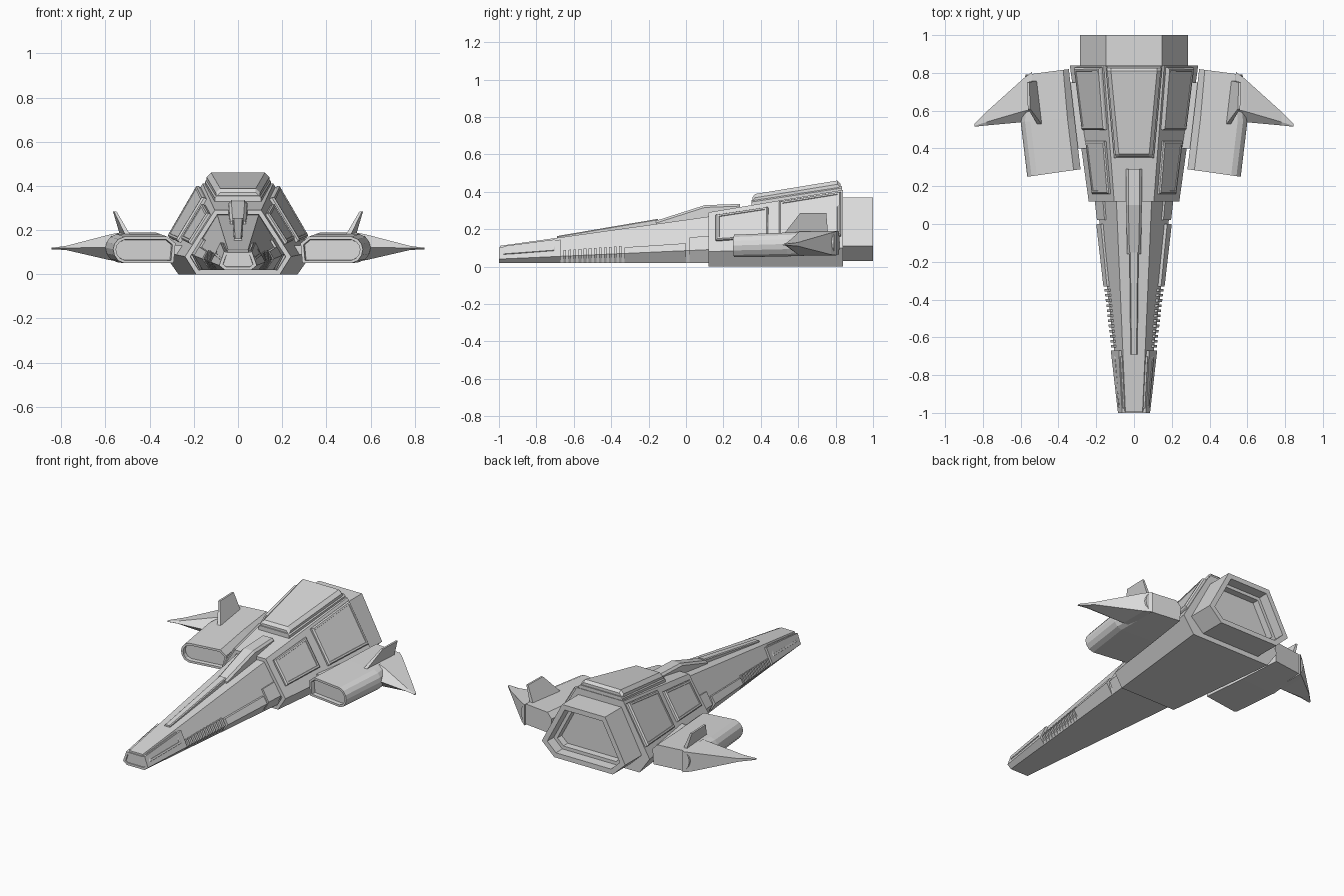
import bpy
import bmesh
from mathutils import Vector

cube = bpy.data.objects.get("Cube")
if cube:
    bpy.data.objects.remove(cube)

grey = bpy.data.materials.new("hull_grey")
grey.use_nodes = True
colour = (0.7, 0.7, 0.7, 1)
grey.diffuse_color = colour
grey.node_tree.nodes["Principled BSDF"].inputs["Base Color"].default_value = colour


def loft(name, sections, mirror=False, facing=None, steps=()):
    """Skin matching rings; optionally inset and sink the end cap that faces a direction."""
    bm = bmesh.new()
    rings = [[bm.verts.new(p) for p in ring] for ring in sections]
    n = len(rings[0])
    for a, b in zip(rings, rings[1:]):
        for i in range(n):
            j = (i + 1) % n
            bm.faces.new((a[i], a[j], b[j], b[i]))
    caps = [bm.faces.new(rings[0]), bm.faces.new(rings[-1])]
    bmesh.ops.recalc_face_normals(bm, faces=bm.faces)
    if facing:
        bm.normal_update()
        cap = max(caps, key=lambda f: f.normal.dot(Vector(facing)))
        inward = -cap.normal.copy()
        for width, depth in steps:
            bmesh.ops.inset_region(bm, faces=[cap], thickness=width, use_even_offset=True)
            if depth:
                # a hair of extra inset keeps the sunk wall nearly upright
                bmesh.ops.inset_region(bm, faces=[cap], thickness=0.002)
                bmesh.ops.translate(bm, verts=cap.verts, vec=inward * depth)
    mesh = bpy.data.meshes.new(name)
    bm.to_mesh(mesh)
    bm.free()
    mesh.materials.append(grey)
    obj = bpy.data.objects.new(name, mesh)
    bpy.context.collection.objects.link(obj)
    if mirror:
        obj.modifiers.new("mirror", "MIRROR")
    return obj


def hexagon(y, low, wide, top, zl, zw, zt):
    half = [(low, zl), (wide, zw), (top, zt)]
    return [(x, y, z) for x, z in half] + [(-x, y, z) for x, z in reversed(half)]


def mix(a, b, t):
    return a + (b - a) * t


# Rear hull
def hull(y):
    t = (y - 0.12) / 0.72
    return hexagon(y, mix(0.19, 0.27, t), mix(0.24, 0.34, t), mix(0.105, 0.16, t),
                   0, mix(0.08, 0.10, t), mix(0.29, 0.41, t))


loft("rear_hull", [hull(0.12), hull(0.84)], facing=(0, -1, 0), steps=[(0.02, 0.03)])

# Engine nozzle with stepped hollow
nozzle = (0.2, 0.285, 0.147, 0.03, 0.11, 0.37)
loft("engine_nozzle", [hexagon(0.8, *nozzle), hexagon(1, *nozzle)],
     facing=(0, 1, 0), steps=[(0.03, 0.06), (0.02, 0.04)])


# Long tapering nose
def nose(y, slim=0.018):
    t = y + 1
    return hexagon(y, mix(0.06, 0.16, t), mix(0.085, 0.2, t) - slim, mix(0.045, 0.088, t),
                   0.02, mix(0.04, 0.085, t), mix(0.11, 0.25, t))


loft("nose", [nose(-0.995), nose(-0.7), nose(0.16)])


# Wider armour bands around the lower nose, up to a given share of the flank
def band(y, share, extra=0.0):
    core, full = nose(y), nose(y, -extra)
    edge = Vector(core[1]).lerp(Vector(core[2]), share)
    out = Vector((0.018 + extra, 0, 0.004))
    shoulder = edge + out * 0.8
    half = [full[0], full[1], tuple(shoulder), tuple(edge)]
    return half + [(-x, yy, z) for x, yy, z in reversed(half)]


loft("nose_tip", [band(-1, 0.85), band(-0.67, 0.85)],
     facing=(0, -1, 0), steps=[(0.014, 0.012)])
loft("nose_band", [band(-0.33, 0.22), band(0, 0.22)])
loft("neck_band", [band(0.02, 0.4, -0.006), band(0.13, 0.4, -0.006)])
for i in range(12):
    y = -0.655 + i * 0.027
    loft("side_rib", [band(y, 0.28, -0.004), band(y + 0.014, 0.28, -0.004)])


# Raised plates on sloping flanks
def plate(name, section, y0, y1, t0, t1, height, rim):
    def at(y, t):
        ring = section(y)
        return Vector(ring[1]).lerp(Vector(ring[2]), t)
    base = [at(y0, t0), at(y1, t0), at(y1, t1), at(y0, t1)]
    normal = (base[1] - base[0]).cross(base[3] - base[0]).normalized()
    if normal.x < 0:
        normal.negate()
    centre = sum(base, Vector()) / 4
    shrink = [p + (centre - p).normalized() * rim + normal * height for p in base]
    loft(name, [[p - normal * 0.01 for p in base],
                [p + normal * height * 0.6 for p in base], shrink],
         mirror=True, facing=normal, steps=[(0.01, 0.004)])


plate("rear_flank_panel", hull, 0.5, 0.83, 0.2, 0.95, 0.022, 0.01)
plate("front_flank_panel", hull, 0.16, 0.44, 0.25, 0.88, 0.018, 0.01)
plate("tip_flank_panel", lambda y: nose(y, 0), -0.975, -0.7, 0.3, 0.9, 0.008, 0.006)


# Dorsal plates and spine, each a chamfered bar along y
def bar(name, stations, chamfer, **extra):
    rings = []
    for y, w, z0, z1 in stations:
        half = [(w, z0), (w, z1 - chamfer), (w - chamfer, z1)]
        rings.append([(x, y, z) for x, z in half] + [(-x, y, z) for x, z in reversed(half)])
    loft(name, rings, **extra)


bar("dorsal_base", [(0.35, 0.105, 0.3, 0.355), (0.835, 0.15, 0.38, 0.43)], 0.01)
bar("dorsal_plate", [(0.355, 0.1, 0.32, 0.37), (0.37, 0.1, 0.32, 0.388),
                     (0.81, 0.142, 0.39, 0.46), (0.825, 0.142, 0.39, 0.445)], 0.02)
bar("spine", [(-0.16, 0.036, 0.2, 0.245), (0.1, 0.042, 0.22, 0.328),
              (0.29, 0.042, 0.25, 0.335)], 0.012)
bar("nose_ridge", [(-0.69, 0.018, 0.12, 0.163), (-0.15, 0.024, 0.2, 0.255)], 0.005)


# Side pods: slanted front intake, rounded outer side
def pod(y_in, y_out, x_in, x_out, z0, z1):
    profile = [(0.03, 0), (0.82, 0), (0.92, 0.1), (0.98, 0.3), (1, 0.52),
               (0.98, 0.72), (0.92, 0.9), (0.82, 1), (0.13, 1), (0, 0.75)]
    return [(mix(x_in, x_out, u), mix(y_in, y_out, u), mix(z0, z1, v)) for u, v in profile]


loft("side_pod", [pod(0.29, 0.25, 0.283, 0.565, 0.05, 0.17),
                  pod(0.56, 0.54, 0.315, 0.6, 0.055, 0.182),
                  pod(0.82, 0.79, 0.345, 0.575, 0.065, 0.19)],
     mirror=True, facing=(0, -1, 0), steps=[(0.013, 0.025)])

# Strut joining pod and hull
loft("pod_strut", [[(x, y, z) for y, z in ((0.4, 0.09), (0.75, 0.09), (0.75, 0.13), (0.4, 0.13))]
                   for x in (0.2, 0.38)], mirror=True)


# Swept wing ending in a thin spike
def wing(x, y0, y1, z0, z1):
    shape = [(0, 0.5), (0.25, 1), (1, 1), (1, 0), (0.25, 0)]
    return [(x, mix(y0, y1, u), mix(z0, z1, v)) for u, v in shape]


loft("wing", [wing(0.54, 0.54, 0.805, 0.06, 0.188), wing(0.58, 0.54, 0.775, 0.064, 0.18),
              wing(0.78, 0.522, 0.595, 0.11, 0.128), wing(0.845, 0.515, 0.53, 0.113, 0.12)],
     mirror=True)

# Outward leaning fin on each pod
outline = [(0.495, 0.52, 0.17), (0.556, 0.61, 0.285), (0.56, 0.75, 0.285), (0.52, 0.76, 0.17)]
loft("fin", [[(x + side * (0.012 if z < 0.2 else 0.006), y, z) for x, y, z in outline]
             for side in (-1, 1)], mirror=True)
